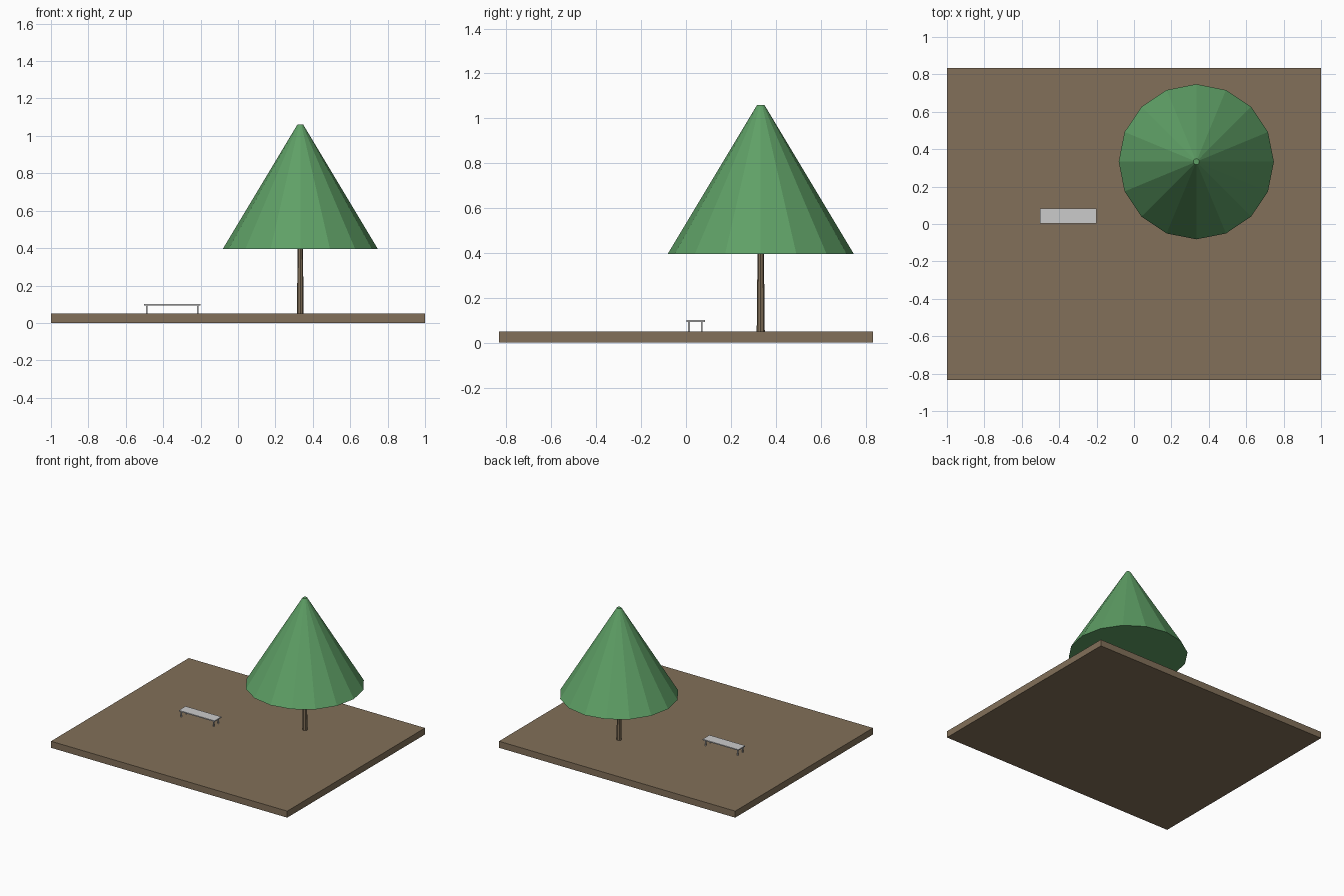
import bpy

if "Cube" in bpy.data.objects:
    bpy.data.objects.remove(bpy.data.objects["Cube"])


def material(name, rgb):
    m = bpy.data.materials.new(name)
    m.diffuse_color = (*rgb, 1)
    m.use_nodes = True
    m.node_tree.nodes["Principled BSDF"].inputs["Base Color"].default_value = m.diffuse_color
    return m


brown = material("earth brown", (0.223, 0.162, 0.100))
green = material("leaf green", (0.114, 0.352, 0.133))
grey = material("light grey", (0.60, 0.60, 0.60))


def finish(name, mat):
    ob = bpy.context.object
    ob.name = name
    ob.data.materials.append(mat)
    return ob


def box(name, mat, x, y, z):
    """Box from (min, max) ranges on each axis."""
    bpy.ops.mesh.primitive_cube_add(
        size=1, location=[(a + b) / 2 for a, b in (x, y, z)])
    bpy.context.object.scale = [b - a for a, b in (x, y, z)]
    bpy.ops.object.transform_apply(location=False, rotation=False, scale=True)
    return finish(name, mat)


def taper(name, mat, sides, r1, r2, x, y, z):
    """Flat-shaded truncated cone between two heights."""
    bpy.ops.mesh.primitive_cone_add(
        vertices=sides, radius1=r1, radius2=r2, depth=z[1] - z[0],
        location=(x, y, sum(z) / 2))
    return finish(name, mat)


GROUND = 0.05

# Ground slab
box("ground_slab", brown, (-1, 1), (-0.833, 0.833), (0, GROUND))

# Tree
taper("tree_trunk", brown, 8, 0.018, 0.014, 0.333, 0.333, (GROUND, 0.42))
taper("tree_crown", green, 16, 0.415, 0.016, 0.333, 0.333, (0.395, 1.06))

# Bench: thin seat on four slim legs
box("bench_seat", grey, (-0.502, -0.2), (0.002, 0.084), (0.093, 0.101))
for side, lx in (("left", -0.488), ("right", -0.216)):
    for end, ly in (("front", 0.013), ("back", 0.070)):
        box(f"bench_leg_{end}_{side}", grey, (lx - 0.004, lx + 0.004),
            (ly - 0.004, ly + 0.004), (GROUND, 0.093))
